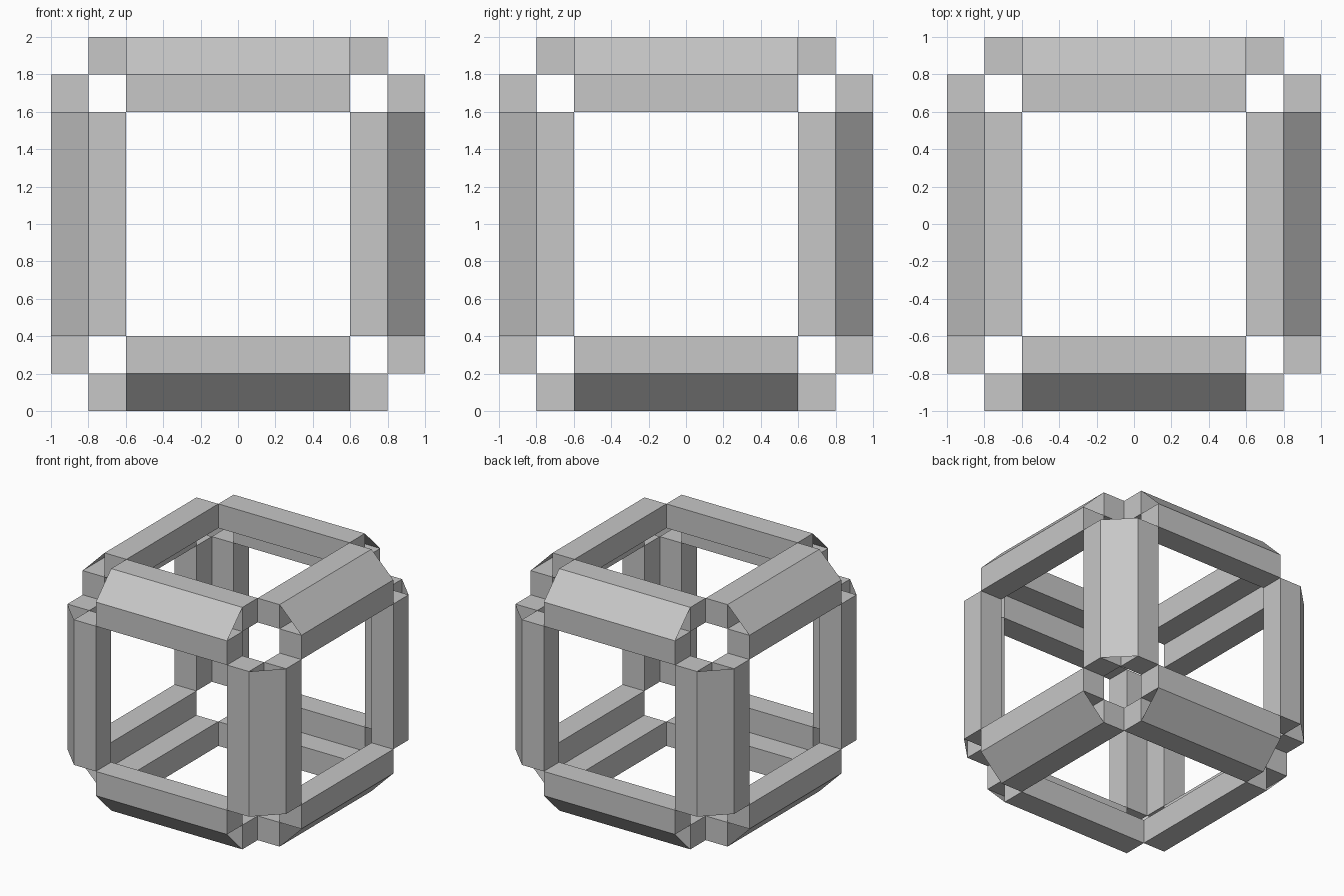
import bpy, bmesh
from math import pi
from mathutils import Matrix

cube = bpy.data.objects.get("Cube")
if cube:
    bpy.data.objects.remove(cube, do_unlink=True)

# Single plain grey
grey = bpy.data.materials.new("light grey")
grey.use_nodes = True
colour = (0.57, 0.57, 0.57, 1)
grey.diffuse_color = colour
grey.node_tree.nodes["Principled BSDF"].inputs["Base Color"].default_value = colour

IN, MID, OUT = 0.6, 0.8, 1.0


def add_bar(bm, y0, y1, z0, z1):
    """Square bar along x."""
    size = Matrix.Diagonal((2 * IN, y1 - y0, z1 - z0, 1))
    place = Matrix.Translation((0, (y0 + y1) / 2, (z0 + z1) / 2))
    bmesh.ops.create_cube(bm, size=1, matrix=place @ size)


def make_beam_mesh():
    """Two bars meeting along one edge, bridged by a sloping open-ended panel."""
    bm = bmesh.new()
    add_bar(bm, MID, OUT, IN, MID)
    add_bar(bm, IN, MID, MID, OUT)
    corners = [(-IN, OUT, MID), (-IN, MID, OUT), (IN, MID, OUT), (IN, OUT, MID)]
    panel = bm.faces.new([bm.verts.new(c) for c in corners])
    panel.normal_update()
    if panel.normal.z < 0:
        panel.normal_flip()
    mesh = bpy.data.meshes.new("edge_beam")
    bm.to_mesh(mesh)
    bm.free()
    mesh.materials.append(grey)
    return mesh


# Twelve beams: four quarter turns for each of the three directions
beam_mesh = make_beam_mesh()
centre = Matrix.Translation((0, 0, 1))
directions = {
    "cross": Matrix.Identity(4),
    "depth": Matrix.Rotation(pi / 2, 4, 'Z'),
    "upright": Matrix.Rotation(pi / 2, 4, 'Y'),
}
for name, turn in directions.items():
    for k in range(4):
        beam = bpy.data.objects.new(f"{name}_beam_{k + 1}", beam_mesh)
        beam.matrix_world = centre @ turn @ Matrix.Rotation(k * pi / 2, 4, 'X')
        bpy.context.collection.objects.link(beam)
